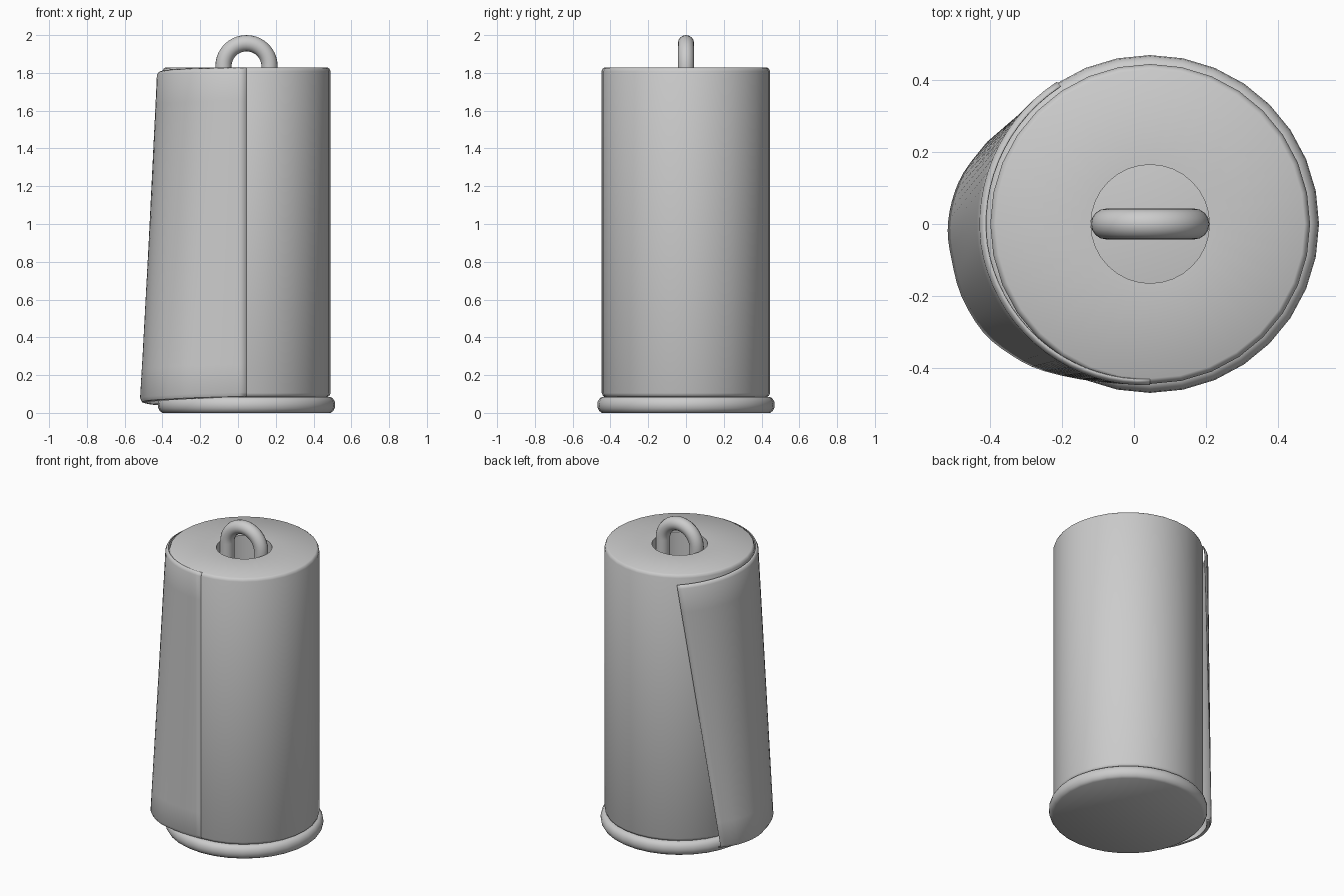
import bpy, bmesh
from math import sin, cos, pi, radians

if "Cube" in bpy.data.objects:
    bpy.data.objects.remove(bpy.data.objects["Cube"])

CX = 0.045  # axis of the holder
SEG = 32


def make_object(name, bm, normals=True):
    if normals:
        bmesh.ops.recalc_face_normals(bm, faces=bm.faces)
    mesh = bpy.data.meshes.new(name)
    bm.to_mesh(mesh)
    bm.free()
    ob = bpy.data.objects.new(name, mesh)
    bpy.context.collection.objects.link(ob)
    bpy.ops.object.select_all(action='DESELECT')
    ob.select_set(True)
    bpy.context.view_layer.objects.active = ob
    bpy.ops.object.shade_smooth_by_angle(angle=radians(40))
    return ob


def skin(bm, rings, close_u, close_v):
    """Join successive point rings with quads."""
    rows = [[bm.verts.new(p) for p in ring] for ring in rings]
    n, m = len(rows), len(rows[0])
    for i in range(n if close_u else n - 1):
        a, b = rows[i], rows[(i + 1) % n]
        for j in range(m if close_v else m - 1):
            k = (j + 1) % m
            bm.faces.new((a[j], a[k], b[k], b[j]))
    return rows


def lathe(name, profile, closed):
    bm = bmesh.new()
    rings = [[(CX + r * cos(2 * pi * i / SEG), r * sin(2 * pi * i / SEG), z)
              for i in range(SEG)] for r, z in profile]
    rows = skin(bm, rings, closed, True)
    if not closed:
        bm.faces.new(rows[0])
        bm.faces.new(rows[-1])
    return make_object(name, bm)


# round foot plate with a rolled edge
lathe("base_plate", [(0.445, 0), (0.458, 0.009), (0.467, 0.024), (0.47, 0.042),
                     (0.467, 0.061), (0.458, 0.076), (0.445, 0.085)], False)

# paper roll with an open core and softened rims
B, T = 0.085, 1.828
lathe("paper_roll", [(0.165, B), (0.43, B), (0.439, B + 0.006), (0.445, B + 0.02),
                     (0.445, T - 0.02), (0.439, T - 0.006), (0.43, T), (0.165, T)], True)

# bent rod: two legs inside the core joined by the loop on top
R, TUBE, ZC = 0.122, 0.043, 1.835
path = [(R, 0.08, 0)]
path += [(R * cos(a), ZC + R * sin(a), a) for a in [pi * i / 20 for i in range(21)]]
path += [(-R, 0.08, pi)]
bm = bmesh.new()
rings = []
for x, z, a in path:
    rings.append([(CX + x + TUBE * cos(t) * cos(a), TUBE * sin(t), z + TUBE * cos(t) * sin(a))
                  for t in [2 * pi * i / 16 for i in range(16)]])
rows = skin(bm, rings, False, True)
bm.faces.new(rows[0])
bm.faces.new(rows[-1])
make_object("handle_rod", bm)

# loose sheet: hugs the roll at the top, flares outward at the bottom
bottom_keys = [(0.045, -0.446), (-0.10, -0.438), (-0.25, -0.408), (-0.34, -0.365),
               (-0.42, -0.30), (-0.48, -0.20), (-0.507, -0.10), (-0.518, -0.02),
               (-0.507, 0.06), (-0.475, 0.14), (-0.41, 0.225)]


def spline(keys, t):
    f = t * (len(keys) - 1)
    i = min(int(f), len(keys) - 2)
    u = f - i
    p = [keys[min(max(i + k, 0), len(keys) - 1)] for k in (-1, 0, 1, 2)]
    return [0.5 * (2 * b + (c - a) * u + (2 * a - 5 * b + 4 * c - d) * u * u
                   + (3 * b - a - 3 * c + d) * u ** 3) for a, b, c, d in zip(*p)]


bm = bmesh.new()
# (height fraction, inward curl) up the sheet
levels = [(0, 0.026), (0.003, 0.009), (0.014, 0)] + [(i / 10, 0) for i in range(1, 10)]
levels += [(0.989, 0), (0.997, 0.006), (1.0, 0.015)]
N = 30
columns = []
for i in range(N + 1):
    t = i / N
    bx, by = spline(bottom_keys, t)
    a = radians(-90 - 147 * t)
    r = 0.446 + 0.026 * min(1, t * 1.8)
    tx, ty = CX + r * cos(a), r * sin(a)
    zb = 0.085 - 0.045 * t
    zt = 1.826 - 0.058 * t ** 2
    col = []
    for h, curl in levels:
        x, y = bx + (tx - bx) * h, by + (ty - by) * h
        s = 1 - curl / 0.46
        col.append((CX + (x - CX) * s, y * s, zb + (zt - zb) * h))
    columns.append(col)
skin(bm, columns, False, False)
sheet = make_object("loose_sheet", bm)
solid = sheet.modifiers.new("paper_thickness", 'SOLIDIFY')
solid.thickness = 0.004
solid.offset = 0
